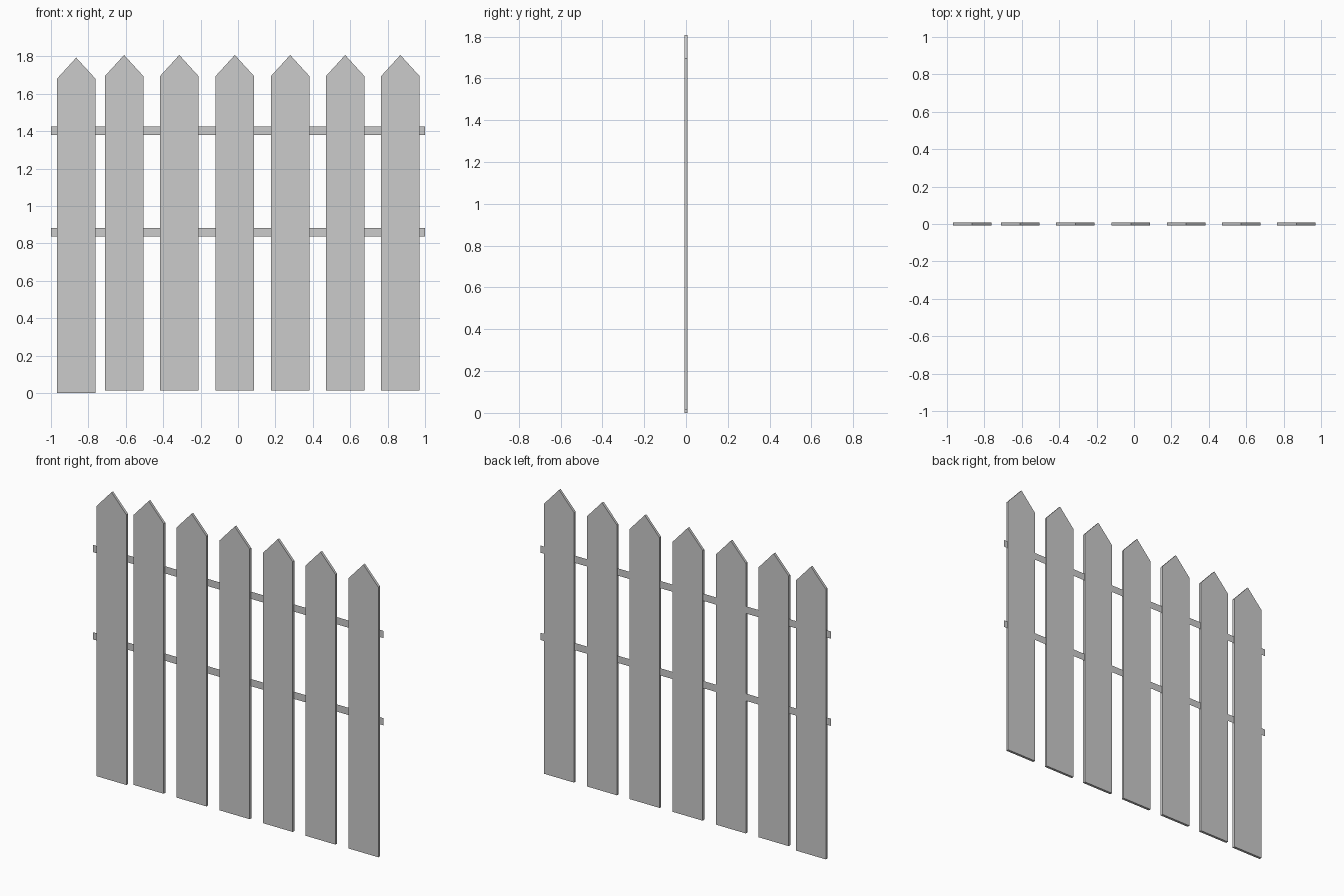
import bpy, bmesh

if "Cube" in bpy.data.objects:
    bpy.data.objects.remove(bpy.data.objects["Cube"])

WIDTH = 0.206
THICK = 0.016
HEIGHT = 1.793
SHOULDER = 1.68


def finish(bm, name):
    mesh = bpy.data.meshes.new(name)
    bm.to_mesh(mesh)
    bm.free()
    obj = bpy.data.objects.new(name, mesh)
    bpy.context.collection.objects.link(obj)


# Pointed board: pentagon profile extruded through its thickness
def picket(name, x, z):
    bm = bmesh.new()
    w = WIDTH / 2
    profile = [(-w, 0), (w, 0), (w, SHOULDER), (0, HEIGHT), (-w, SHOULDER)]
    face = bm.faces.new([bm.verts.new((x + px, -THICK / 2, z + pz)) for px, pz in profile])
    ext = bmesh.ops.extrude_face_region(bm, geom=[face], use_keep_orig=True)
    verts = [v for v in ext["geom"] if isinstance(v, bmesh.types.BMVert)]
    bmesh.ops.translate(bm, verts=verts, vec=(0, THICK, 0))
    bmesh.ops.recalc_face_normals(bm, faces=bm.faces)
    finish(bm, name)


# Flat strip running through the pickets, close to their back
def rail(name, z0, z1):
    bm = bmesh.new()
    corners = [(-1, z0), (1, z0), (1, z1), (-1, z1)]
    bm.faces.new([bm.verts.new((x, 0.004, z)) for x, z in corners])
    finish(bm, name)


# Pickets: the first one sits slightly lower and closer to its neighbour
picket("picket_1", -0.865, 0.0)
for i, x in enumerate([-0.609, -0.314, -0.017, 0.279, 0.573, 0.868]):
    picket(f"picket_{i + 2}", x, 0.014)

# Rails
rail("lower_rail", 0.837, 0.882)
rail("upper_rail", 1.380, 1.425)
